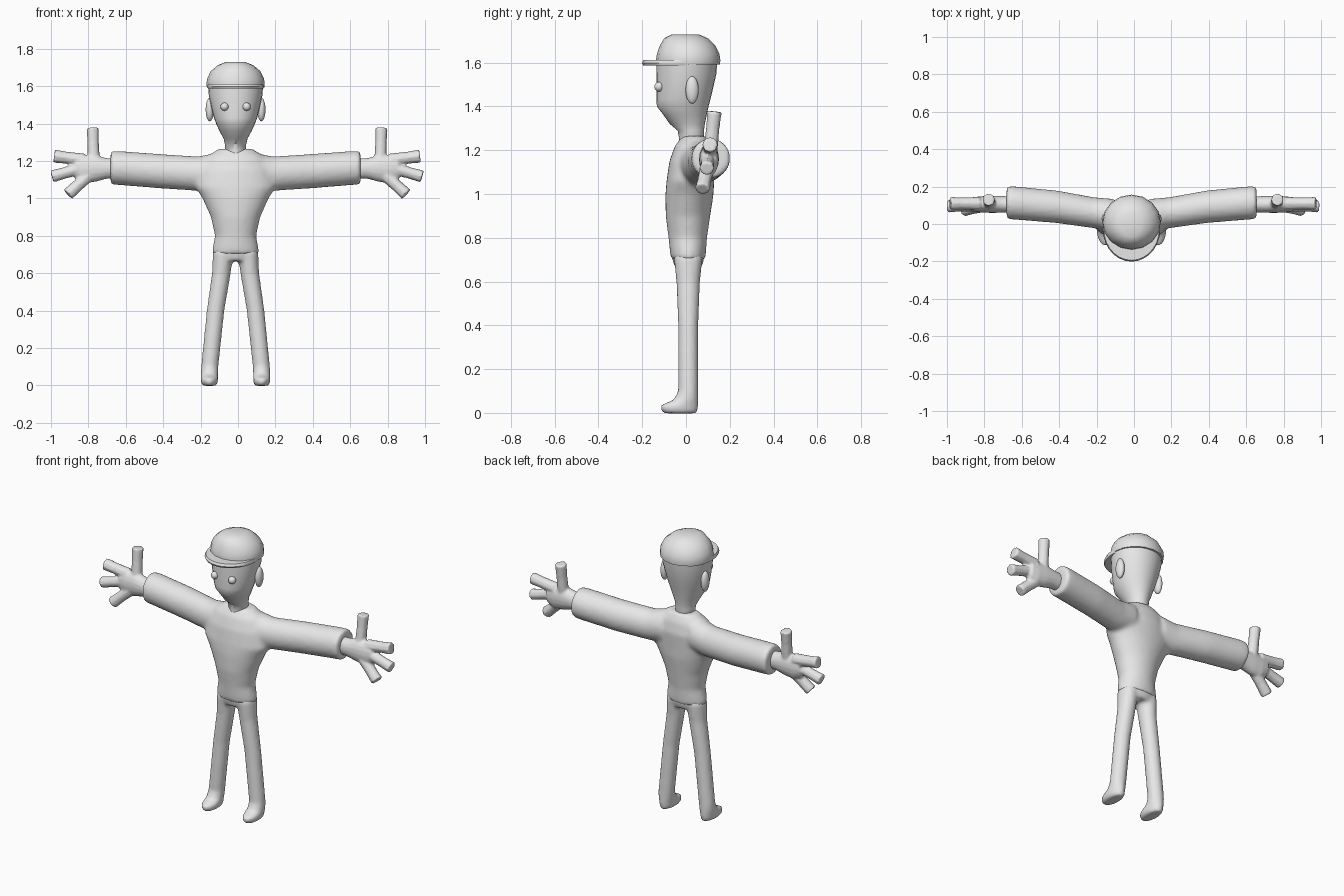
import bpy, bmesh, math
from mathutils import Vector

if "Cube" in bpy.data.objects:
    bpy.data.objects.remove(bpy.data.objects["Cube"])

CX = -0.013  # body centre line

grey = bpy.data.materials.new("plain_grey")
grey.diffuse_color = (0.8, 0.8, 0.8, 1)
grey.use_nodes = True
grey.node_tree.nodes["Principled BSDF"].inputs["Base Color"].default_value = grey.diffuse_color


def loft(bm, rings, n=24):
    """Closed tube through rings of (centre, axis_u, axis_v)."""
    loops = []
    for c, u, v in rings:
        c, u, v = Vector(c), Vector(u), Vector(v)
        loops.append([bm.verts.new(c + u * math.cos(t) + v * math.sin(t))
                      for t in (2 * math.pi * i / n for i in range(n))])
    for a, b in zip(loops, loops[1:]):
        for i in range(n):
            j = (i + 1) % n
            bm.faces.new((a[i], a[j], b[j], b[i]))
    bm.faces.new(loops[0])
    bm.faces.new(loops[-1])


def upright(rows, x=0):
    """Horizontal rings from (z, y, half_width, half_depth)."""
    return [((x, y, z), (w, 0, 0), (0, d, 0)) for z, y, w, d in rows]


def finish(name, bm, x=CX, voxel=0, smooth=0, angle=40):
    bmesh.ops.recalc_face_normals(bm, faces=bm.faces)
    me = bpy.data.meshes.new(name)
    bm.to_mesh(me)
    bm.free()
    ob = bpy.data.objects.new(name, me)
    bpy.context.collection.objects.link(ob)
    ob.location.x = x
    me.materials.append(grey)
    if voxel:  # fuse the overlapping lofts into one soft skin
        r = ob.modifiers.new("fuse", 'REMESH')
        r.mode = 'VOXEL'
        r.voxel_size = voxel
        r.use_smooth_shade = True
        s = ob.modifiers.new("soften", 'SMOOTH')
        s.factor = 0.5
        s.iterations = smooth
    else:
        bpy.ops.object.select_all(action='DESELECT')
        ob.select_set(True)
        bpy.context.view_layer.objects.active = ob
        bpy.ops.object.shade_smooth_by_angle(angle=math.radians(angle))
    return ob


def ball(name, centre, radii):
    bm = bmesh.new()
    bmesh.ops.create_uvsphere(bm, u_segments=16, v_segments=10, radius=1)
    for v in bm.verts:
        v.co = Vector(centre) + Vector([a * b for a, b in zip(v.co, radii)])
    finish(name, bm, angle=60)


# Shirt: flared torso with two sleeves
bm = bmesh.new()
loft(bm, upright([(.70, .010, .126, .078), (.74, .009, .122, .083),
                  (.80, .008, .110, .088), (.90, .009, .132, .102),
                  (1.0, .016, .177, .110), (1.06, .020, .215, .109),
                  (1.15, .030, .200, .106), (1.22, .035, .160, .086),
                  (1.265, .040, .090, .056)]), 32)
for s in (-1, 1):
    loft(bm, [((s * x, y, z), (0, ry, 0), (0, 0, rz)) for x, y, z, ry, rz in
              ((.10, .045, 1.145, .09, .10), (.20, .060, 1.132, .083, .092),
               (.40, .092, 1.145, .087, .092), (.62, .112, 1.162, .089, .091),
               (.668, .114, 1.164, .088, .090))])
finish("shirt", bm, voxel=.012, smooth=6)

# Trousers: hips, legs and feet
bm = bmesh.new()
loft(bm, upright([(.665, .01, .105, .062), (.70, .01, .119, .072),
                  (.77, .01, .108, .080)]))
for s in (-1, 1):
    loft(bm, [((s * x, y, z), (rx, 0, 0), (0, ry, 0)) for z, x, y, rx, ry in
              ((.71, .066, .010, .055, .066), (.60, .076, .010, .050, .054),
               (.40, .107, .010, .047, .046), (.10, .138, .010, .046, .046),
               (.06, .140, .000, .046, .056), (.035, .140, -.030, .047, .086),
               (.012, .140, -.030, .044, .085), (-.002, .140, -.026, .034, .073))])
finish("trousers", bm, voxel=.011, smooth=4)

# Hands: palm, thumb and three blunt fingers
for s, side in ((-1, "right"), (1, "left")):
    bm = bmesh.new()
    loft(bm, [((s * x, .105, z), (0, ry, 0), (0, 0, rz)) for x, z, ry, rz in
              ((.645, 1.160, .042, .053), (.70, 1.160, .045, .056),
               (.76, 1.160, .046, .072), (.82, 1.155, .043, .076),
               (.865, 1.160, .036, .058))], 16)
    for a, b, r in (((.765, .11, 1.18), (.772, .13, 1.377), .034),
                    ((.82, .11, 1.205), (.978, .11, 1.226), .036),
                    ((.82, .10, 1.165), (.990, .095, 1.117), .034),
                    ((.78, .10, 1.135), (.904, .075, 1.022), .035)):
        a, b = Vector(a), Vector(b)
        a.x, b.x = s * a.x, s * b.x
        d = (b - a).normalized()
        u = d.cross(Vector((0, 1, 0))).normalized()
        v = d.cross(u)
        loft(bm, [(a, u * r, v * r), (a.lerp(b, .6), u * r * .92, v * r * .92),
                  (b, u * r, v * r)], 8)
    finish(side + "_hand", bm, x=-.005, voxel=.007, smooth=3)

# Head and neck
bm = bmesh.new()
loft(bm, upright([(1.19, .010, .030, .058), (1.25, .025, .056, .056),
                  (1.29, .022, .057, .060), (1.32, .006, .064, .080),
                  (1.36, -.004, .086, .098), (1.40, -.015, .104, .118),
                  (1.43, -.012, .115, .123), (1.48, -.006, .128, .129),
                  (1.55, .002, .143, .137), (1.61, .005, .148, .138)]), 28)
finish("head", bm)

# Eyes and ears
for s, side in ((-1, "right"), (1, "left")):
    ball(side + "_eye", (s * .059, -.123, 1.49), (.022, .022, .022))
    ball(side + "_ear", (s * .138, .028, 1.475), (.022, .030, .063))

# Cap dome and brim
bm = bmesh.new()
loft(bm, upright([(1.592, .010, .153, .145), (1.61, .010, .156, .147),
                  (1.64, .010, .152, .143), (1.68, .007, .133, .126),
                  (1.712, .000, .095, .099), (1.728, -.003, .055, .065)]), 16)
finish("cap", bm, angle=50)

bm = bmesh.new()
loft(bm, upright([(1.588, -.028, .148, .168), (1.598, -.030, .153, .171),
                  (1.612, -.028, .148, .166)]), 28)
finish("brim", bm, angle=50)
